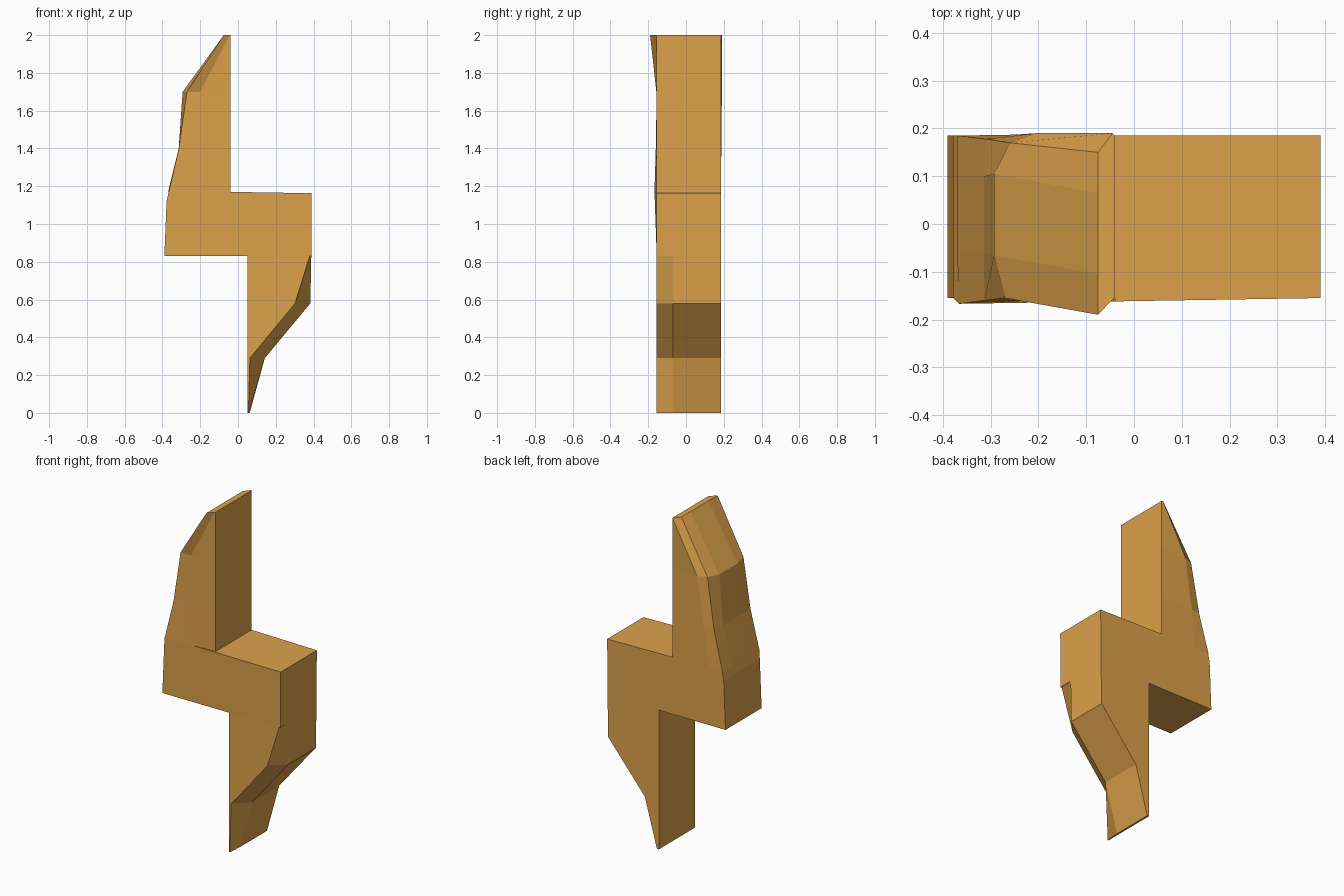
import bpy
import bmesh

if "Cube" in bpy.data.objects:
    bpy.data.objects.remove(bpy.data.objects["Cube"])

mat = bpy.data.materials.new("orange")
mat.diffuse_color = (0.72, 0.36, 0.07, 1)
mat.use_nodes = True
mat.node_tree.nodes["Principled BSDF"].inputs["Base Color"].default_value = mat.diffuse_color


def finish(name, bm):
    bmesh.ops.recalc_face_normals(bm, faces=bm.faces)
    mesh = bpy.data.meshes.new(name)
    bm.to_mesh(mesh)
    bm.free()
    mesh.materials.append(mat)
    obj = bpy.data.objects.new(name, mesh)
    bpy.context.collection.objects.link(obj)
    return obj


def loft(name, sections, cap_first=False, cap_last=False):
    """Bridge matching rings of 3D points; skip listed caps."""
    bm = bmesh.new()
    rings = [[bm.verts.new(p) for p in s] for s in sections]
    n = len(rings[0])
    for a, b in zip(rings, rings[1:]):
        for i in range(n):
            j = (i + 1) % n
            bm.faces.new((a[i], a[j], b[j], b[i]))
    if cap_first:
        bm.faces.new(rings[0])
    if cap_last:
        bm.faces.new(rings[-1])
    return finish(name, bm)


def at(z, pts):
    return [(x, y, z) for x, y in pts]


F, B = -0.155, 0.185

# upper blade: straight right side, bevelled swept left edge
loft("upper_blade", [
    at(1.17, [(-.04, F), (-.28, -.163), (-.366, -.167), (-.37, -.06),
              (-.37, .1), (-.37, B), (-.28, B), (-.04, B)]),
    at(1.4, [(-.04, F), (-.235, -.158), (-.313, -.16), (-.314, -.06),
             (-.314, .1), (-.31, .178), (-.25, .187), (-.04, B)]),
    at(1.7, [(-.04, F), (-.2, -.157), (-.27, F), (-.293, -.065),
             (-.293, .105), (-.26, .17), (-.205, .19), (-.04, B)]),
    at(2.0, [(-.04, F), (-.045, -.158), (-.075, -.19), (-.075, -.105),
             (-.075, .065), (-.075, .15), (-.045, .19), (-.04, B)]),
], cap_last=True)

# lower blade: straight left side, right edge stepping in to a tip
loft("lower_blade", [
    at(z, [(.05, F), (front, F), (side, -.07), (side, B), (.05, B)])
    for z, front, side in [(0, .055, .062), (.29, .063, .142),
                           (.58, .302, .383), (.83, .38, .388)]
], cap_first=True)

# middle block: profile extruded in y, left open where the blades join
profile = [(-.39, .83), (.05, .83), (.388, .83), (.39, 1.163),
           (-.04, 1.17), (-.366, 1.175), (-.378, 1.12)]
front_y = [F, F, F, F, -.162, -.167, F]
bm = bmesh.new()
front = [bm.verts.new((x, y, z)) for (x, z), y in zip(profile, front_y)]
back = [bm.verts.new((x, B, z)) for x, z in profile]
bm.faces.new(front)
bm.faces.new(back)
for i in range(len(profile)):
    if i not in (1, 4):
        j = (i + 1) % len(profile)
        bm.faces.new((front[i], front[j], back[j], back[i]))
finish("middle_block", bm)
